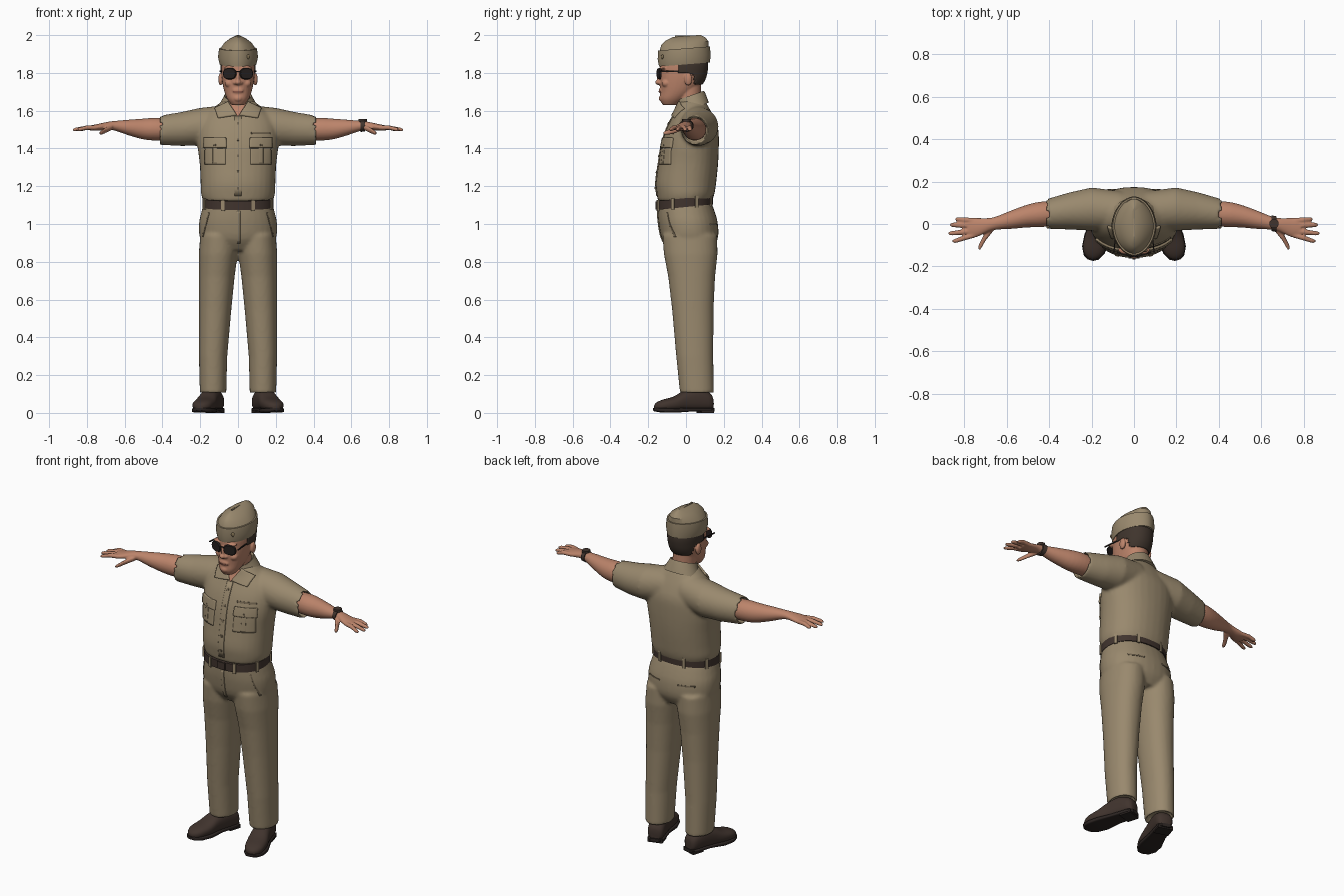
import bpy, bmesh, math
from mathutils import Vector, Matrix

if "Cube" in bpy.data.objects:
    bpy.data.objects.remove(bpy.data.objects["Cube"], do_unlink=True)


def material(name, r, g, b):
    m = bpy.data.materials.new(name)
    m.use_nodes = True
    m.diffuse_color = (r, g, b, 1)
    m.node_tree.nodes["Principled BSDF"].inputs["Base Color"].default_value = (r, g, b, 1)
    return m


KHAKI = material("khaki_cloth", .32, .25, .155)
SEAM = material("dark_khaki_seam", .17, .13, .08)
SKIN = material("skin", .50, .23, .145)
LIPS = material("lips", .32, .12, .085)
HAIR = material("dark_brown_hair", .05, .035, .026)
LEATHER = material("brown_leather", .052, .034, .027)
SOLE = material("dark_sole", .025, .018, .016)
LENS = material("dark_lens", .018, .014, .013)
METAL = material("dull_brass", .20, .15, .08)


def smoothed(rings, k):
    """Insert k steps between rings along a smooth curve."""
    out = []
    for i in range(len(rings) - 1):
        quad = [rings[max(i - 1, 0)], rings[i], rings[i + 1], rings[min(i + 2, len(rings) - 1)]]
        for j in range(k):
            t = j / k
            out.append([b + .5 * t * (c - a + t * (2 * a - 5 * b + 4 * c - d + t * (3 * (b - c) + d - a)))
                        for a, b, c, d in zip(*quad)])
    return out + [rings[-1]]


def loft(bm, axis, rings, s=1, steps=1, n=2.0, tilt=0.0, seg=32):
    """Rings are (position on axis, two centre values, two radii); s mirrors x."""
    loops = []
    for t, a, b, ra, rb in smoothed(rings, steps):
        loop = []
        for i in range(seg):
            w = 2 * math.pi * i / seg
            c, d = math.cos(w), math.sin(w)
            p = a + ra * math.copysign(abs(c) ** (2 / n), c)
            q = b + rb * math.copysign(abs(d) ** (2 / n), d)
            co = {"z": (p, q, t + tilt * q), "x": (t, p, q), "y": (p, t, q)}[axis]
            loop.append(bm.verts.new((co[0] * s, co[1], co[2])))
        loops.append(loop)
    for l0, l1 in zip(loops, loops[1:]):
        for i in range(seg):
            j = (i + 1) % seg
            bm.faces.new((l0[i], l0[j], l1[j], l1[i]))
    bm.faces.new(loops[0])
    bm.faces.new(loops[-1])


def ball(bm, centre, size):
    m = Matrix.Translation(centre) @ Matrix.Diagonal((*size, 1))
    bmesh.ops.create_uvsphere(bm, u_segments=20, v_segments=12, radius=1, matrix=m)


def block(bm, centre, size, turn=0.0):
    m = Matrix.Translation(centre) @ Matrix.Rotation(turn, 4, "Z") @ Matrix.Diagonal((*size, 1))
    bmesh.ops.create_cube(bm, size=1, matrix=m)


def finish(name, bm, mat, voxel=0, relax=0, angle=40):
    """Make the object; a voxel size melts its volumes into one skin."""
    bmesh.ops.recalc_face_normals(bm, faces=bm.faces)
    me = bpy.data.meshes.new(name)
    bm.to_mesh(me)
    bm.free()
    me.materials.append(mat)
    me.shade_smooth()
    me.set_sharp_from_angle(angle=math.radians(angle))
    ob = bpy.data.objects.new(name, me)
    bpy.context.collection.objects.link(ob)
    if voxel:
        r = ob.modifiers.new("fuse", "REMESH")
        r.mode, r.voxel_size, r.use_smooth_shade = "VOXEL", voxel, True
        f = ob.modifiers.new("relax", "SMOOTH")
        f.factor, f.iterations = .5, relax
    return ob


def plate(name, target, corners, mat, thick=.012, back=False):
    """Thin patch laid on a target; corners are four (x, z) points."""
    bm = bmesh.new()
    bmesh.ops.create_grid(bm, x_segments=12, y_segments=12, size=.5)
    a, b, c, d = [Vector((x, .5 if back else -.5, z)) for x, z in corners]
    for v in bm.verts:
        u, w = v.co.x + .5, v.co.y + .5
        v.co = a.lerp(b, u).lerp(d.lerp(c, u), w)
    ob = finish(name, bm, mat)
    k = ob.modifiers.new("lay", "SHRINKWRAP")
    k.target, k.wrap_method = target, "PROJECT"
    k.use_project_y = True
    k.use_positive_direction, k.use_negative_direction = not back, back
    t = ob.modifiers.new("thickness", "SOLIDIFY")
    t.thickness, t.offset = thick, 0
    return ob


def rect(x0, x1, z0, z1):
    return [(x0, z0), (x1, z0), (x1, z1), (x0, z1)]


# Trousers
bm = bmesh.new()
loft(bm, "z", [(.86, 0, .025, .15, .11), (.92, 0, .02, .2, .148), (1.0, 0, .012, .207, .157),
               (1.06, 0, .002, .195, .152), (1.11, 0, -.007, .182, .143)], steps=3, n=2.2)
for s in (1, -1):
    loft(bm, "z", [(.14, .132, .056, .055, .07), (.105, .132, .058, .06, .078), (.105, .132, .058, .07, .09),
                   (.3, .132, .046, .075, .098), (.55, .121, .036, .086, .11), (.72, .113, .03, .095, .124),
                   (.84, .105, .025, .103, .142), (.94, .1, .02, .1, .145)], s, n=2.15)
trousers = finish("trousers", bm, KHAKI, .009, 6)
plate("trouser_fly", trousers, rect(-.006, .012, .9, 1.07), KHAKI, .009)
for s in (1, -1):
    plate("back_pocket_welt", trousers, rect(s * .06, s * .15, .995, 1.003), SEAM, .005, True)
    plate("side_pocket_welt", trousers, [(s * .15, 1.06), (s * .156, 1.06), (s * .19, .93), (s * .184, .93)], SEAM, .005)

# Shirt with short sleeves
bm = bmesh.new()
loft(bm, "z", [(1.12, 0, -.006, .183, .143), (1.16, 0, -.002, .196, .153), (1.22, 0, 0, .198, .16),
               (1.32, 0, .012, .203, .158), (1.42, 0, .022, .215, .152), (1.5, 0, .033, .213, .138),
               (1.56, 0, .037, .19, .113), (1.61, 0, .037, .135, .088), (1.65, 0, .03, .085, .072)], steps=3, n=2.2)
for s in (1, -1):
    loft(bm, "x", [(.06, .06, 1.53, .095, .1), (.2, .07, 1.515, .102, .1), (.3, .062, 1.503, .088, .09),
                   (.418, .046, 1.496, .07, .077), (.418, .046, 1.498, .064, .07),
                   (.38, .048, 1.5, .062, .066)], s)
shirt = finish("shirt", bm, KHAKI, .009, 7)

# Shirt front: placket, buttons, pockets, collar
plate("placket", shirt, rect(-.018, .018, 1.15, 1.57), KHAKI, .009)
for i in range(5):
    z = 1.19 + i * .085
    plate("shirt_button", shirt, rect(-.006, .006, z - .006, z + .006), SEAM, .015)
plate("open_neck", shirt, [(-.003, 1.57), (.003, 1.57), (.045, 1.64), (-.045, 1.64)], SKIN, .008)
for s in (1, -1):
    plate("chest_pocket", shirt, rect(s * .065, s * .172, 1.315, 1.43), KHAKI, .012)
    plate("pocket_pleat", shirt, rect(s * .108, s * .13, 1.32, 1.42), KHAKI, .016)
    plate("pocket_flap", shirt, [(s * .06, 1.405), (s * .178, 1.405), (s * .176, 1.455), (s * .062, 1.455)], KHAKI, .02)
    plate("flap_shadow_seam", shirt, rect(s * .062, s * .176, 1.400, 1.405), SEAM, .013)
    plate("flap_button", shirt, rect(s * .114, s * .124, 1.412, 1.422), SEAM, .024)
    plate("collar_wing", shirt, [(s * .008, 1.575), (s * .105, 1.56), (s * .12, 1.61), (s * .05, 1.645)], KHAKI, .02)
plate("name_strip", shirt, rect(.07, .17, 1.476, 1.486), SEAM, .01)
bm = bmesh.new()
loft(bm, "z", [(1.6, 0, .036, .11, .085), (1.655, 0, .026, .08, .077), (1.672, 0, .022, .073, .073),
               (1.668, 0, .022, .066, .067), (1.6, 0, .024, .06, .06)], tilt=.35)
finish("collar_stand", bm, KHAKI, angle=60)

# Belt, loops and buckle
bm = bmesh.new()
loft(bm, "z", [(1.09, 0, -.007, .176, .14), (1.09, 0, -.007, .189, .15), (1.137, 0, -.007, .189, .15),
               (1.137, 0, -.007, .176, .14)], tilt=.1, n=2.2, seg=48)
finish("belt", bm, LEATHER)
bm = bmesh.new()
for i in range(8):
    w = math.pi * (i + .5) / 4
    c, d = math.cos(w), math.sin(w)
    p = [math.copysign(abs(v) ** (2 / 2.2), v) for v in (c, d)]
    y = -.007 + .152 * p[1]
    block(bm, (.191 * p[0], y, 1.113 + .1 * y), (.009, .018, .06), math.atan2(d / .15, c / .19))
finish("belt_loops", bm, KHAKI)
bm = bmesh.new()
block(bm, (0, -.158, 1.099), (.05, .008, .042))
finish("belt_buckle", bm, LEATHER)

# Arms and hands
FINGERS = [(.016, .022, .843), (-.008, -.004, .868), (-.031, -.044, .875), (-.052, -.08, .855)]
for s, side in ((1, "left"), (-1, "right")):
    bm = bmesh.new()
    loft(bm, "x", [(.34, .052, 1.5, .055, .055), (.43, .046, 1.502, .06, .06), (.5, .038, 1.503, .054, .055),
                   (.58, .02, 1.511, .043, .041), (.65, .004, 1.52, .031, .026), (.69, -.005, 1.52, .033, .021),
                   (.74, -.016, 1.512, .045, .018), (.785, -.018, 1.508, .047, .013)], s, steps=3)
    for y0, y1, tip in FINGERS:
        loft(bm, "x", [(.75, y0, 1.51, .012, .012), (.8, (y0 + y1) / 2, 1.51, .0125, .012),
                       (tip - .012, y1, 1.5, .011, .01), (tip, y1, 1.498, .006, .005)], s, seg=16)
    loft(bm, "x", [(.665, -.02, 1.512, .016, .014), (.7, -.058, 1.497, .022, .015),
                   (.722, -.098, 1.484, .021, .012), (.734, -.114, 1.48, .012, .007)], s, seg=16)
    finish(side + "_arm", bm, SKIN, .005, 4)

# Wristwatch
bm = bmesh.new()
loft(bm, "x", [(.648, .004, 1.52, .026, .02), (.648, .004, 1.52, .037, .032), (.672, -.001, 1.52, .037, .031),
               (.672, -.001, 1.52, .026, .02)])
loft(bm, "z", [(1.54, .66, .002, .022, .022), (1.557, .66, .002, .022, .022)])
finish("wristwatch", bm, LEATHER)

# Head, neck, nose and ears
HEAD = [(1.63, 0, -.085, .034, .038), (1.66, 0, -.07, .056, .068), (1.7, 0, -.045, .072, .091),
        (1.75, 0, -.026, .083, .113), (1.8, 0, -.017, .088, .122), (1.86, 0, -.013, .087, .12),
        (1.92, 0, -.013, .06, .09)]
bm = bmesh.new()
loft(bm, "z", HEAD, steps=4, n=2.15)
loft(bm, "z", [(1.55, 0, .03, .062, .06), (1.63, 0, .018, .063, .062), (1.74, 0, .01, .064, .07)])
ball(bm, (0, -.146, 1.75), (.017, .018, .014))
ball(bm, (0, -.138, 1.775), (.011, .016, .034))
ball(bm, (0, -.128, 1.665), (.024, .016, .018))
ball(bm, (0, -.132, 1.706), (.03, .012, .016))
for s in (1, -1):
    ball(bm, (s * .015, -.138, 1.747), (.011, .012, .009))
    ball(bm, (s * .04, -.122, 1.825), (.035, .02, .01))
    ball(bm, (s * .045, -.105, 1.745), (.026, .024, .022))
    ball(bm, (s * .092, .012, 1.766), (.012, .021, .034))
head = finish("head", bm, SKIN, .0045, 4)
plate("mouth", head, rect(-.026, .026, 1.697, 1.704), LIPS, .004)

# Hair at the sides and back
bm = bmesh.new()
loft(bm, "z", [(z, x, y + .003, rx + .004, ry + .005) for z, x, y, rx, ry in HEAD], steps=8, n=2.15, seg=64)
bald = []
for f in bm.faces:
    c = f.calc_center_median()
    limit = 1.735 if c.y > .045 else 1.80 - .3 * max(c.y, 0)
    if c.z < limit or c.z > 1.88 or c.y < -.035:
        bald.append(f)
bmesh.ops.delete(bm, geom=bald, context="FACES")
hair = finish("hair", bm, HAIR)
hair.modifiers.new("thickness", "SOLIDIFY").thickness = .006

# Folded side cap with badge
bm = bmesh.new()
loft(bm, "z", [(1.845, 0, -.008, .088, .128), (1.845, 0, -.008, .097, .135), (1.885, 0, -.01, .106, .14),
               (1.93, 0, -.01, .1, .137), (1.93, 0, -.01, .092, .129), (1.958, 0, -.006, .074, .125),
               (1.98, 0, -.002, .044, .104), (1.995, 0, .003, .012, .072)], n=1.85, tilt=.08, seg=48)
finish("side_cap", bm, KHAKI, angle=32)
bm = bmesh.new()
block(bm, (0, -.004, 1.991), (.008, .11, .012))
finish("cap_ridge", bm, KHAKI)
bm = bmesh.new()
ball(bm, (.052, -.124, 1.885), (.012, .008, .013))
finish("cap_badge", bm, METAL)

# Sunglasses
bm = bmesh.new()
frame = bmesh.new()
for s in (1, -1):
    lens = bmesh.new()
    loft(lens, "y", [(-.004, 0, 0, .033, .027), (.004, 0, 0, .037, .031)], n=2.4)
    lens.transform(Matrix.Translation((s * .045, -.143, 1.796)) @ Matrix.Rotation(s * .28, 4, "Z"))
    me = bpy.data.meshes.new("lens_shape")
    lens.to_mesh(me)
    lens.free()
    bm.from_mesh(me)
    bpy.data.meshes.remove(me)
    block(frame, (s * .088, -.062, 1.808), (.005, .145, .007), s * .09)
block(frame, (0, -.153, 1.808), (.03, .005, .005))
finish("sunglass_lenses", bm, LENS)
finish("sunglass_frame", frame, LENS)

# Shoes with soles and heels
for s, side in ((1, "left"), (-1, "right")):
    place = Matrix.Translation((s * .135, .06, 0)) @ Matrix.Rotation(s * .3, 4, "Z")
    bm = bmesh.new()
    loft(bm, "y", [(.083, 0, .048, .026, .03), (.065, 0, .058, .045, .048), (0, 0, .07, .05, .062),
                   (-.07, 0, .063, .052, .055), (-.13, 0, .048, .058, .038), (-.19, 0, .04, .052, .03),
                   (-.222, 0, .034, .034, .022), (-.236, 0, .03, .012, .012)], steps=3, n=2.4)
    bm.transform(place)
    finish(side + "_shoe", bm, LEATHER)
    bm = bmesh.new()
    loft(bm, "y", [(.088, 0, .017, .026, .01), (.065, 0, .017, .047, .01), (-.04, 0, .017, .048, .01),
                   (-.13, 0, .013, .062, .012), (-.19, 0, .014, .056, .012), (-.228, 0, .017, .036, .01),
                   (-.241, 0, .019, .014, .008)], n=5)
    block(bm, (0, .045, .011), (.086, .07, .022))
    bm.transform(place)
    finish(side + "_sole", bm, SOLE)
